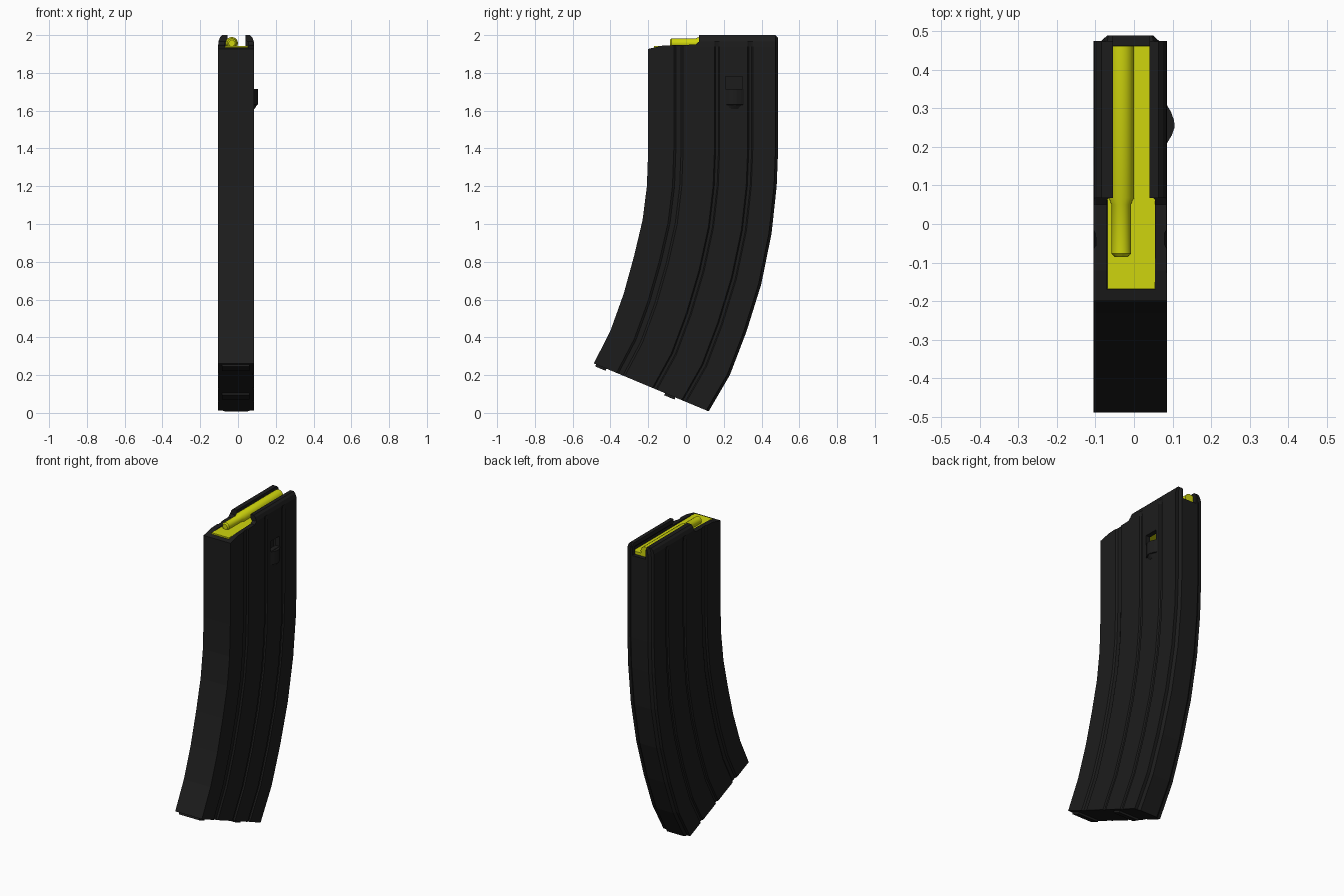
import bpy, bmesh, math

if "Cube" in bpy.data.objects:
    bpy.data.objects.remove(bpy.data.objects["Cube"])


def material(name, col):
    m = bpy.data.materials.new(name)
    m.diffuse_color = (*col, 1)
    m.use_nodes = True
    m.node_tree.nodes["Principled BSDF"].inputs["Base Color"].default_value = m.diffuse_color
    return m


BLACK = material("black_metal", (0.012, 0.012, 0.012))
YELLOW = material("yellow_plastic", (0.62, 0.66, 0.004))


def loft(name, rings, mat=None):
    """Closed skin through equal-sized rings of points, capped at both ends."""
    bm = bmesh.new()
    vs = [[bm.verts.new(p) for p in r] for r in rings]
    n = len(rings[0])
    for a, b in zip(vs, vs[1:]):
        for i in range(n):
            j = (i + 1) % n
            bm.faces.new((a[i], a[j], b[j], b[i]))
    bm.faces.new(vs[0][::-1])
    bm.faces.new(vs[-1])
    bmesh.ops.recalc_face_normals(bm, faces=bm.faces[:])
    me = bpy.data.meshes.new(name)
    bm.to_mesh(me)
    bm.free()
    ob = bpy.data.objects.new(name, me)
    bpy.context.collection.objects.link(ob)
    if mat:
        me.materials.append(mat)
    return ob


def box(name, x0, x1, y0, y1, z0, z1, mat=None):
    return loft(name, [[(x0, y0, z), (x1, y0, z), (x1, y1, z), (x0, y1, z)]
                       for z in (z0, z1)], mat)


def cut(target, cutter):
    cutter.hide_render = True
    cutter.hide_set(True)
    m = target.modifiers.new("cut", 'BOOLEAN')
    m.operation, m.solver, m.object = 'DIFFERENCE', 'EXACT', cutter


# body cross-section: (half width, depth fraction front to back), grooved sides
CX, HW = -0.01, 0.095


def section(depth):
    half = [(HW, 0)]
    for t, w in ((0.233, 0.036), (0.53, 0.02), (0.785, 0.02)):
        half += [(HW, t - w), (HW - depth, t - w * 0.55),
                 (HW - depth, t + w * 0.55), (HW, t + w)]
    half += [(HW, 0.98), (0.075, 0.98), (0.06, 1)]
    return half + [(-x, t) for x, t in reversed(half)]


# stations: front y, z, back y, z, width scale, groove depth
stations = [(-.488, .262, .12, .008, 1, .008), (-.40, .435, .232, .20, 1, .008),
            (-.33, .63, .32, .43, 1, .008), (-.275, .83, .398, .68, 1, .008),
            (-.23, 1.02, .453, .95, 1, .008), (-.207, 1.2, .48, 1.2, 1, .008),
            (-.2, 1.4, .488, 1.4, 1, .008), (-.2, 1.94, .488, 1.94, 1, .008),
            (-.2, 1.965, .488, 1.965, .99, 0), (-.2, 1.988, .488, 1.988, .9, 0),
            (-.2, 2.0, .488, 2.0, .78, 0)]
body = loft("magazine_body", [
    [(CX + x * s, yf + (yb - yf) * t, zf + (zb - zf) * t) for x, t in section(d)]
    for yf, zf, yb, zb, s, d in stations], BLACK)

# hollow top with inward-curling feed lips
hollow = [(-.07, 1.5), (.055, 1.5), (.055, 1.96), (.04, 1.975), (.04, 2.1),
          (-.055, 2.1), (-.055, 1.975), (-.07, 1.96)]
cut(body, loft("cavity_cutter", [[(x, y, z) for x, z in hollow] for y in (-.17, .462)]))
# stepped front edge
step = [(-.3, 1.925), (-.2, 1.927), (-.12, 1.945), (.05, 1.95), (.068, 1.965),
        (.068, 2.1), (-.3, 2.1)]
cut(body, loft("front_step_cutter", [[(x, y, z) for y, z in step] for x in (-.2, .2)]))
# notch in the rear wall, bevelled rear corner and catch window
cut(body, box("rear_notch_cutter", -.055, .04, .44, .6, 1.925, 2.1))
corner = [(.47, 2.003), (.6, 2.1), (.6, 1.9), (.49, 1.983)]
cut(body, loft("rear_corner_cutter", [[(x, y, z) for y, z in corner] for x in (-.2, .2)]))
cut(body, box("window_cutter", .03, .15, .21, .30, 1.716, 1.782))

# catch bump on the right side
arch = [(.075, .206), (.086, .21), (.098, .23), (.105, .25), (.104, .268),
        (.096, .29), (.086, .307), (.075, .307)]
loft("catch_bump", [[(.075 + (x - .075) * s, .256 + (y - .256) * w, z) for x, y in arch]
                    for z, s, w in ((1.608, .4, .65), (1.63, .85, .75), (1.632, 1, 1), (1.714, 1, 1))],
     BLACK)

# small tabs under the slanted floor
fy, fz = -.488, .262
dy, dz = .608, -.254
for name, a, b in (("front_floor_tab", .02, .11), ("rear_floor_tab", .62, .71)):
    pts = [(fy + dy * t - o * .385, fz + dz * t - o * .923)
           for t, o in ((a, -.02), (b, -.02), (b, .012), (a, .012))]
    loft(name, [[(x, y, z) for y, z in pts] for x in (-.085, .06)], BLACK)

# follower plate with a skirt inside the body
box("follower_plate", -.069, .054, -.169, .461, 1.80, 1.942, YELLOW)

# round-shaped ridge on the follower
profile = [(-.085, .017), (-.077, .025), (.05, .025), (.068, .033), (.461, .033)]
ridge = loft("follower_ridge", [
    [(-.033 + r * math.cos(i * math.tau / 16), y, 1.957 + r * math.sin(i * math.tau / 16))
     for i in range(16)] for y, r in profile], YELLOW)
bpy.context.view_layer.objects.active = ridge
ridge.select_set(True)
bpy.ops.object.shade_smooth_by_angle(angle=math.radians(30))
